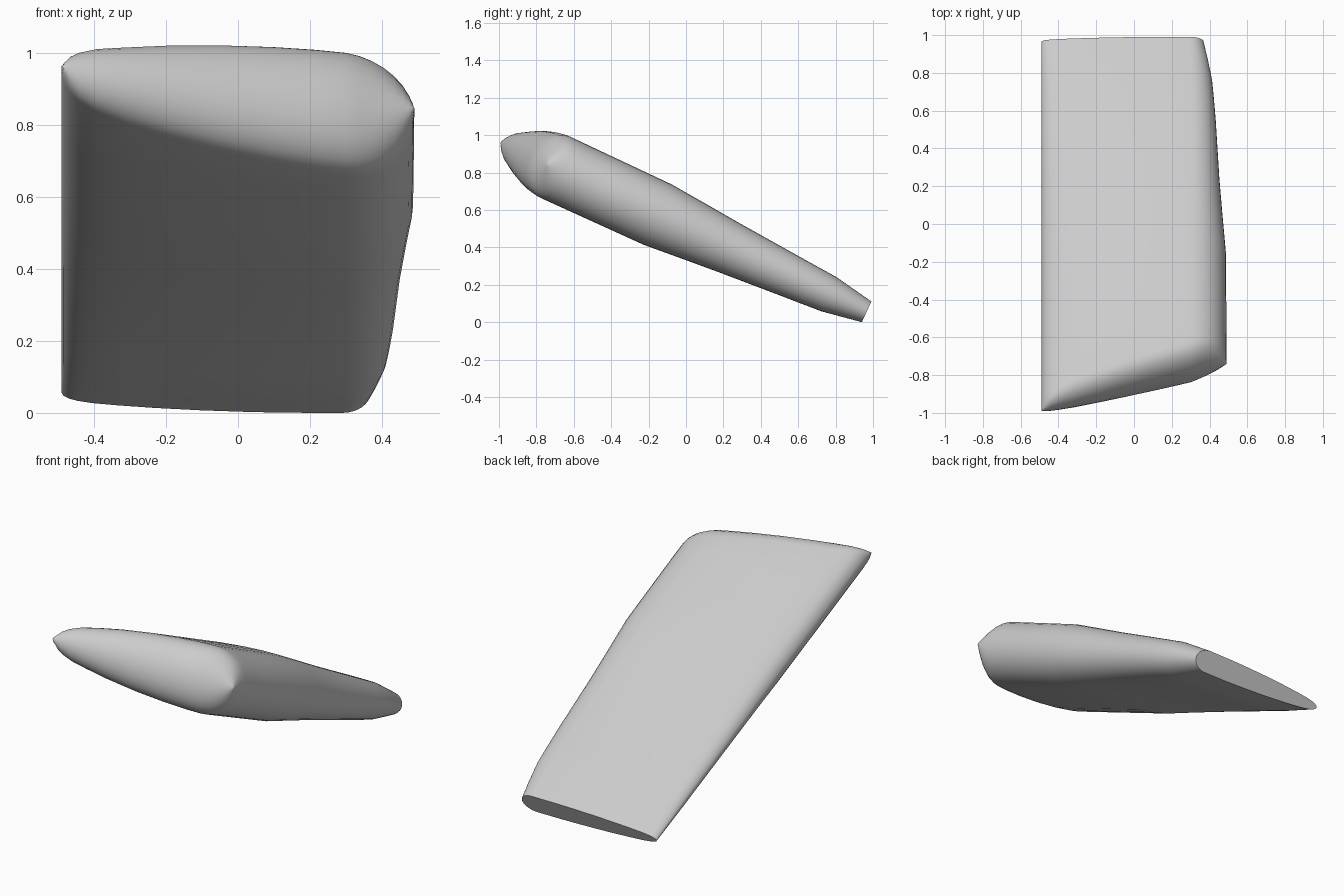
import bpy, bmesh, math

if "Cube" in bpy.data.objects:
    bpy.data.objects.remove(bpy.data.objects["Cube"])

SLOPE = 0.462
NY, NZ = 0.419, 0.908      # direction of the slab's thickness
X0 = -0.49                 # thin straight edge


def lerp(table, t):
    if t <= table[0][0]:
        return table[0][1]
    for (a, va), (b, vb) in zip(table, table[1:]):
        if t <= b:
            return va + (vb - va) * (t - a) / (b - a)
    return table[-1][1]


# half thickness and right-hand edge along the length
half = [(-0.72, 0.182), (-0.145, 0.178), (0.24, 0.142), (0.55, 0.117), (0.77, 0.1), (0.972, 0.061)]
edge = [(-0.7, 0.49), (-0.15, 0.487), (0.2, 0.455), (0.6, 0.43), (0.8, 0.41), (0.972, 0.368)]
# cross-section from thin edge to fullest part, then a rounded edge
taper = [(0, 0), (0.006, 0.14), (0.025, 0.29), (0.05, 0.39), (0.1, 0.51), (0.18, 0.62),
         (0.3, 0.75), (0.45, 0.87), (0.6, 0.95), (0.72, 0.99)]


def half_section(t):
    w = lerp(half, t)
    r = 0.04 + 0.85 * w
    pts = list(taper)
    for i in range(9):
        a = math.pi / 2 * i / 8
        pts.append((1 - r + r * math.sin(a), math.cos(a)))
    return pts, w


def place(t, u, k, w):
    x = X0 + u * (lerp(edge, t) - X0)
    return x, t + NY * k * w, 0.519 - SLOPE * t - 0.004 * max(0, t) + NZ * k * w


def ring(t, q=None):
    """Closed section; q (0..1) places it on the slanted rounded nose."""
    pts, w = half_section(t)
    loop = [(u, k) for u, k in pts] + [(u, -k) for u, k in pts[-2:0:-1]]
    out = []
    for u, k in loop:
        if q is None:
            out.append(place(t, u, k, w))
            continue
        x = X0 + u * 0.98
        tip = lerp([(-0.49, -0.985), (-0.3, -0.95), (0, -0.88), (0.3, -0.81), (0.49, -0.735)], x)
        depth = lerp([(-0.49, 0.05), (-0.3, 0.1), (0.3, 0.12), (0.49, 0.1)], x)
        tt = tip + depth * (1 - math.cos(q * math.pi / 2))
        out.append(place(tt, u, k * math.sin(q * math.pi / 2), lerp(half, tt)))
    return out


rings = [ring(-0.7, i / 7) for i in range(8)]
rings += [ring(t) for t in (-0.6, -0.4, -0.145, 0.05, 0.24, 0.4, 0.55, 0.67, 0.77, 0.88, 0.972)]

# slanted tapered slab
bm = bmesh.new()
rows = [[bm.verts.new(p) for p in r] for r in rings]
n = len(rows[0])
for a, b in zip(rows, rows[1:]):
    for i in range(n):
        j = (i + 1) % n
        bm.faces.new((a[i], a[j], b[j], b[i]))
bm.faces.new(rows[-1])
bmesh.ops.remove_doubles(bm, verts=bm.verts, dist=0.0005)
bmesh.ops.recalc_face_normals(bm, faces=bm.faces)

# stand on the ground
low = min(v.co.z for v in bm.verts)
mid = (min(v.co.y for v in bm.verts) + max(v.co.y for v in bm.verts)) / 2
bmesh.ops.translate(bm, verts=bm.verts, vec=(0, -mid, -low))

mesh = bpy.data.meshes.new("tapered_slab")
bm.to_mesh(mesh)
bm.free()
slab = bpy.data.objects.new("tapered_slab", mesh)
bpy.context.collection.objects.link(slab)
bpy.context.view_layer.objects.active = slab
slab.select_set(True)
bpy.ops.object.shade_smooth_by_angle(angle=math.radians(50))
